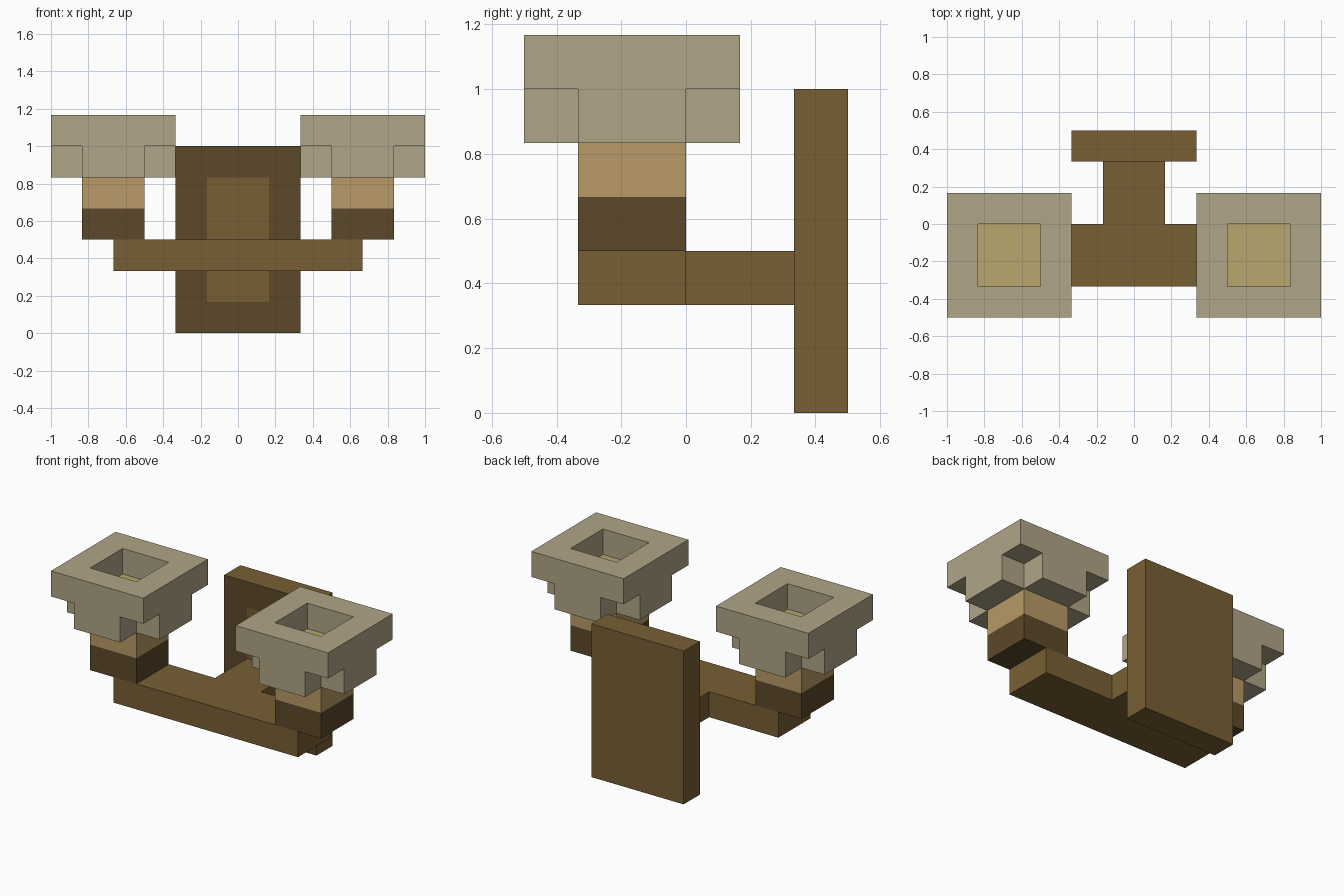
import bpy, bmesh

if "Cube" in bpy.data.objects:
    bpy.data.objects.remove(bpy.data.objects["Cube"])

U = 1 / 6  # one block of the grid


def material(name, hex_code):
    def linear(c):
        return c / 12.92 if c <= 0.04045 else ((c + 0.055) / 1.055) ** 2.4
    m = bpy.data.materials.new(name)
    m.diffuse_color = [linear(int(hex_code[i:i + 2], 16) / 255) for i in (0, 2, 4)] + [1]
    m.use_nodes = True
    m.node_tree.nodes["Principled BSDF"].inputs["Base Color"].default_value = m.diffuse_color
    return m


WOOD = material("wood", "785F34")
DARK = material("dark_wood", "5C4829")
TAN = material("tan", "B89A66")
STONE = material("stone", "B0A588")
WAX = material("wax", "B8A66C")


def prism(outline, z0, z1):
    """Extrude an outline in x, y (block units) from z0 to z1."""
    bm = bmesh.new()
    base = bm.faces.new([bm.verts.new((x * U, y * U, z0 * U)) for x, y in outline])
    up = bmesh.ops.extrude_face_region(bm, geom=[base], use_keep_orig=True)["geom"]
    bmesh.ops.translate(bm, vec=(0, 0, (z1 - z0) * U),
                        verts=[g for g in up if isinstance(g, bmesh.types.BMVert)])
    bmesh.ops.recalc_face_normals(bm, faces=bm.faces)
    bm.normal_update()
    return bm


def rect(x0, x1, y0, y1):
    return [(x0, y0), (x1, y0), (x1, y1), (x0, y1)]


def finish(name, bm, *mats):
    mesh = bpy.data.meshes.new(name)
    bm.to_mesh(mesh)
    bm.free()
    for m in mats:
        mesh.materials.append(m)
    obj = bpy.data.objects.new(name, mesh)
    bpy.context.collection.objects.link(obj)


# Wall plate, with a dark border around the front panel
bm = prism(rect(-2, 2, 2, 3), 0, 6)
front = [f for f in bm.faces if f.normal.y < -0.9]
for f in bmesh.ops.inset_region(bm, faces=front, thickness=U, use_even_offset=True)["faces"]:
    f.material_index = 1
finish("wall_plate", bm, WOOD, DARK)

# T-shaped bracket: crossbar and stem
finish("bracket", prism([(-4, -2), (4, -2), (4, 0), (1, 0), (1, 2),
                         (-1, 2), (-1, 0), (-4, 0)], 2, 3), WOOD)

for side, cx in (("left", -4), ("right", 4)):
    # Two-tone holder block
    core = rect(cx - 1, cx + 1, -2, 0)
    finish(side + "_holder_base", prism(core, 3, 4), DARK)
    finish(side + "_holder_collar", prism(core, 4, 5), TAN)

    # Cross-shaped cup, its top is the wax floor seen through the rim
    cross = [(-1, -2), (1, -2), (1, -1), (2, -1), (2, 1), (1, 1),
             (1, 2), (-1, 2), (-1, 1), (-2, 1), (-2, -1), (-1, -1)]
    bm = prism([(cx + x, y - 1) for x, y in cross], 5, 6)
    for f in bm.faces:
        f.material_index = int(f.normal.z > 0.9)
    finish(side + "_cup", bm, STONE, WAX)

    # Square rim with an open middle
    bm = prism(rect(cx - 2, cx + 2, -3, 1), 6, 7)
    caps = [f for f in bm.faces if abs(f.normal.z) > 0.9]
    bmesh.ops.inset_individual(bm, faces=caps, thickness=U, use_even_offset=True)
    inner = [e for f in caps for e in f.edges]
    bmesh.ops.delete(bm, geom=caps, context="FACES_ONLY")
    bmesh.ops.bridge_loops(bm, edges=inner)
    bmesh.ops.recalc_face_normals(bm, faces=bm.faces)
    finish(side + "_rim", bm, STONE)
